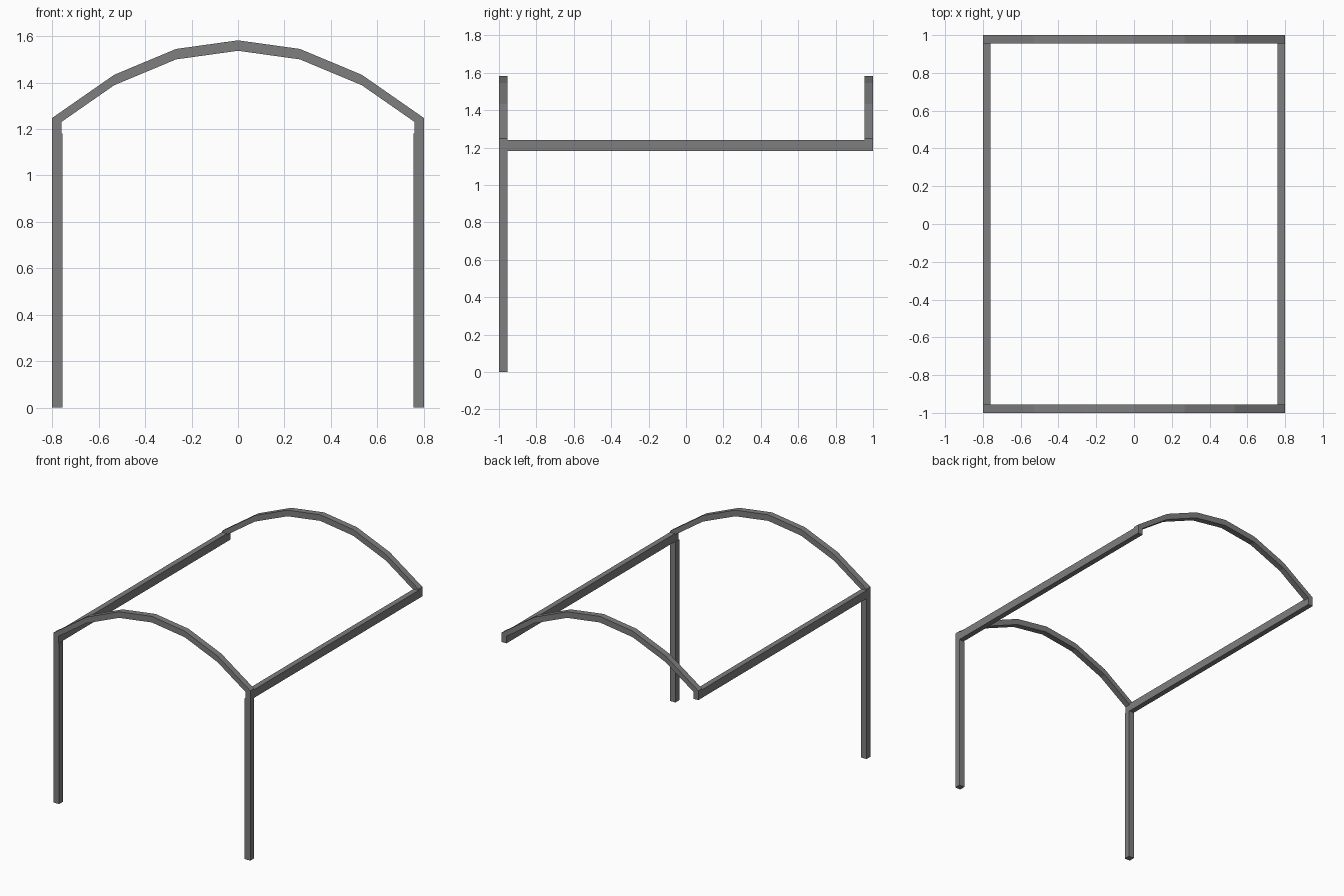
import bpy, bmesh

if "Cube" in bpy.data.objects:
    bpy.data.objects.remove(bpy.data.objects["Cube"])

metal = bpy.data.materials.new("dark grey metal")
metal.diffuse_color = (0.21, 0.21, 0.21, 1)
metal.use_nodes = True
metal.node_tree.nodes["Principled BSDF"].inputs["Base Color"].default_value = metal.diffuse_color

HALF_W, HALF_L = 0.8, 1.0        # outer half width and half length
TUBE = 0.045                     # post and arch thickness
RAIL_W, RAIL_LOW, RAIL_TOP = 0.04, 1.18, 1.24
ARCH_TOP, ARCH_RISE, SEGMENTS = 1.582, 0.334, 6


def extruded(name, profile, y0, y1):
    """Extrude a closed x-z profile from y0 to y1."""
    bm = bmesh.new()
    face = bm.faces.new([bm.verts.new((x, y0, z)) for x, z in profile])
    side = bmesh.ops.extrude_face_region(bm, geom=[face])["geom"]
    moved = [v for v in side if isinstance(v, bmesh.types.BMVert)]
    bmesh.ops.translate(bm, verts=moved, vec=(0, y1 - y0, 0))
    bmesh.ops.recalc_face_normals(bm, faces=bm.faces)
    mesh = bpy.data.meshes.new(name)
    bm.to_mesh(mesh)
    bm.free()
    mesh.materials.append(metal)
    obj = bpy.data.objects.new(name, mesh)
    bpy.context.collection.objects.link(obj)
    return obj


def rect(x0, x1, z0, z1):
    return [(x0, z0), (x1, z0), (x1, z1), (x0, z1)]


# Front posts and long side rails
for label, s in (("left", -1), ("right", 1)):
    outer = s * HALF_W
    extruded(label + "_front_post",
             rect(outer, outer - s * TUBE, 0, RAIL_LOW), -HALF_L, -HALF_L + TUBE)
    extruded(label + "_side_rail",
             rect(outer, outer - s * RAIL_W, RAIL_LOW, RAIL_TOP), -HALF_L, HALF_L)

# Parabolic arches at the front and back
xs = [HALF_W * (2 * i / SEGMENTS - 1) for i in range(SEGMENTS + 1)]
upper = [(x, ARCH_TOP - ARCH_RISE * (x / HALF_W) ** 2) for x in xs]
lower = [(x, z - TUBE) for x, z in reversed(upper)]
for label, s in (("front", -1), ("back", 1)):
    extruded(label + "_arch", upper + lower, s * HALF_L, s * (HALF_L - TUBE))
